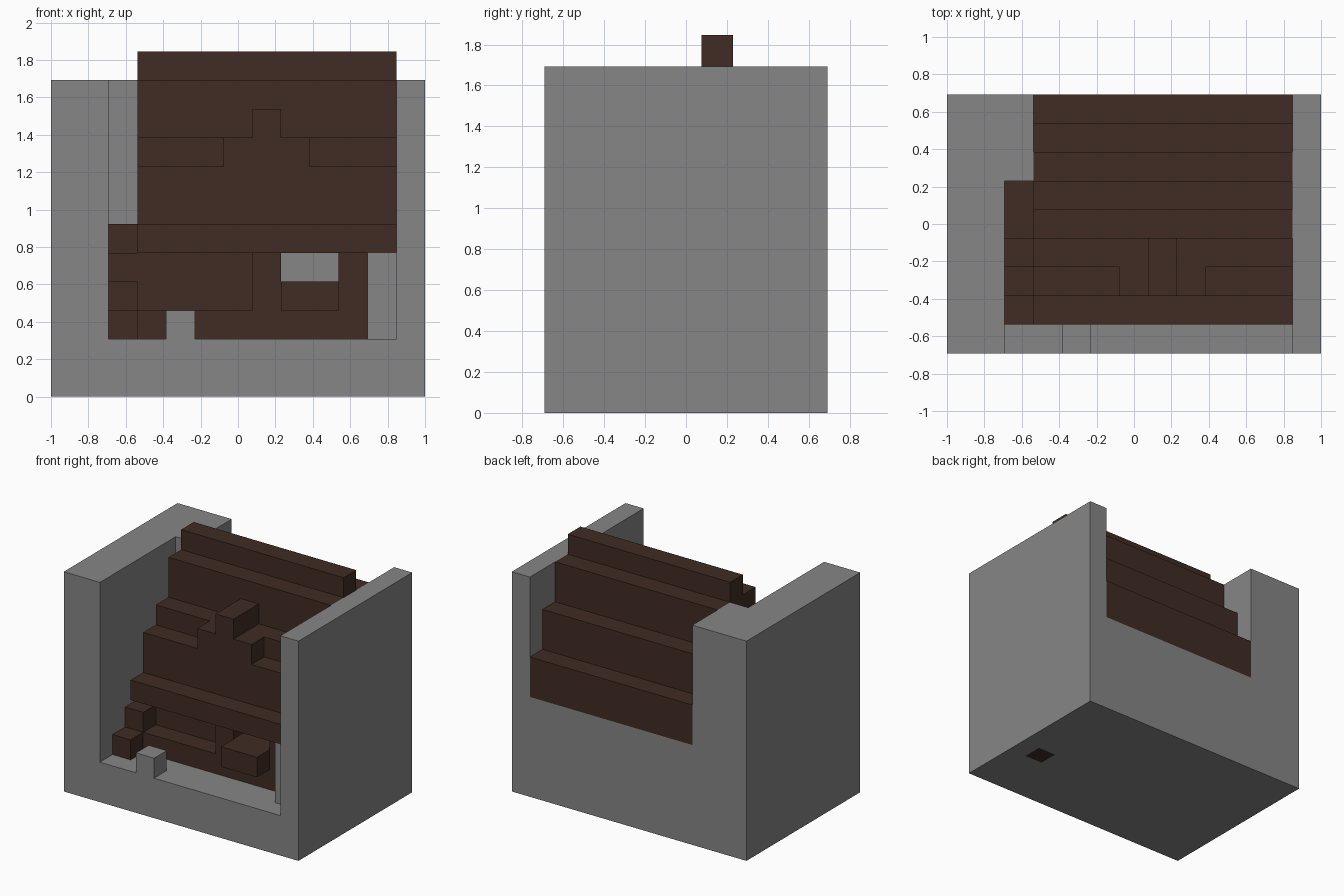
import bpy
import bmesh

cube = bpy.data.objects.get("Cube")
if cube:
    bpy.data.objects.remove(cube, do_unlink=True)

# Everything sits on a block grid, 13 wide, 9 deep and 12 tall
U = 2 / 13


def place(i, j, k):
    return ((i - 6.5) * U, (j - 4.5) * U, k * U)


def material(name, rgb):
    mat = bpy.data.materials.new(name)
    mat.use_nodes = True
    mat.diffuse_color = (*rgb, 1)
    mat.node_tree.nodes["Principled BSDF"].inputs["Base Color"].default_value = (*rgb, 1)
    return mat


stone = material("grey stone", (0.238, 0.238, 0.238))
wood = material("dark brown wood", (0.051, 0.025, 0.017))


def extrude(name, mat, profile, i0, i1):
    """Side profile of (depth, height) points, pushed along x from i0 to i1."""
    bm = bmesh.new()
    face = bm.faces.new([bm.verts.new(place(i0, j, k)) for j, k in profile])
    out = bmesh.ops.extrude_face_region(bm, geom=[face])
    verts = [v for v in out["geom"] if isinstance(v, bmesh.types.BMVert)]
    bmesh.ops.translate(bm, verts=verts, vec=((i1 - i0) * U, 0, 0))
    bmesh.ops.recalc_face_normals(bm, faces=bm.faces)
    mesh = bpy.data.meshes.new(name)
    bm.to_mesh(mesh)
    bm.free()
    mesh.materials.append(mat)
    obj = bpy.data.objects.new(name, mesh)
    bpy.context.collection.objects.link(obj)
    return obj


def block(name, mat, x, y, z):
    profile = [(y[0], z[0]), (y[1], z[0]), (y[1], z[1]), (y[0], z[1])]
    return extrude(name, mat, profile, *x)


def steps(name, mat, x, start, bottom, heights):
    """Solid with a flat bottom and one top height for each block of depth."""
    profile = [(start, bottom)]
    for n, h in enumerate(heights):
        for point in ((start + n, h), (start + n + 1, h)):
            if n and h == heights[n - 1] and point[0] == start + n:
                profile.pop()
                continue
            profile.append(point)
    profile.append((start + len(heights), bottom))
    extrude(name, mat, profile, *x)


# Stone base, with one wooden block set into its underside
block("base", stone, (0, 11), (0, 9), (0, 2))
block("base_front_corner", stone, (11, 12), (0, 3), (0, 2))
block("base_back_corner", stone, (11, 12), (4, 9), (0, 2))
block("floor_block", wood, (11, 12), (3, 4), (0, 2))

# Stone walls
block("right_wall", stone, (0, 2), (0, 9), (2, 11))
block("left_wall", stone, (12, 13), (0, 9), (0, 11))
block("back_pillar", stone, (2, 3), (6, 9), (2, 11))
block("back_wall", stone, (3, 11), (8, 9), (2, 5))
block("inner_left_wall", stone, (11, 12), (1, 9), (2, 5))
block("front_post", stone, (4, 5), (0, 1), (2, 3))

# Side staircase
steps("staircase", wood, (2, 3), 1, 2, [3, 4, 5, 6, 6])

# House front
block("front_sill", wood, (3, 11), (2, 3), (2, 3))
block("recessed_wall", wood, (3, 7), (3, 4), (2, 5))
for name, i in (("center_pier", 7), ("left_pier", 10)):
    block(name, wood, (i, i + 1), (2, 3), (3, 5))
block("window_back_sill", wood, (8, 10), (2, 3), (3, 4))
block("window_box", wood, (8, 10), (1, 2), (3, 4))

# Stepped roof and its gable
steps("roof", wood, (3, 12), 1, 5, [6, 8, 9, 11, 12, 11, 9, 7])
block("gable_base", wood, (6, 9), (2, 3), (8, 9))
block("gable_top", wood, (7, 8), (2, 4), (9, 10))
